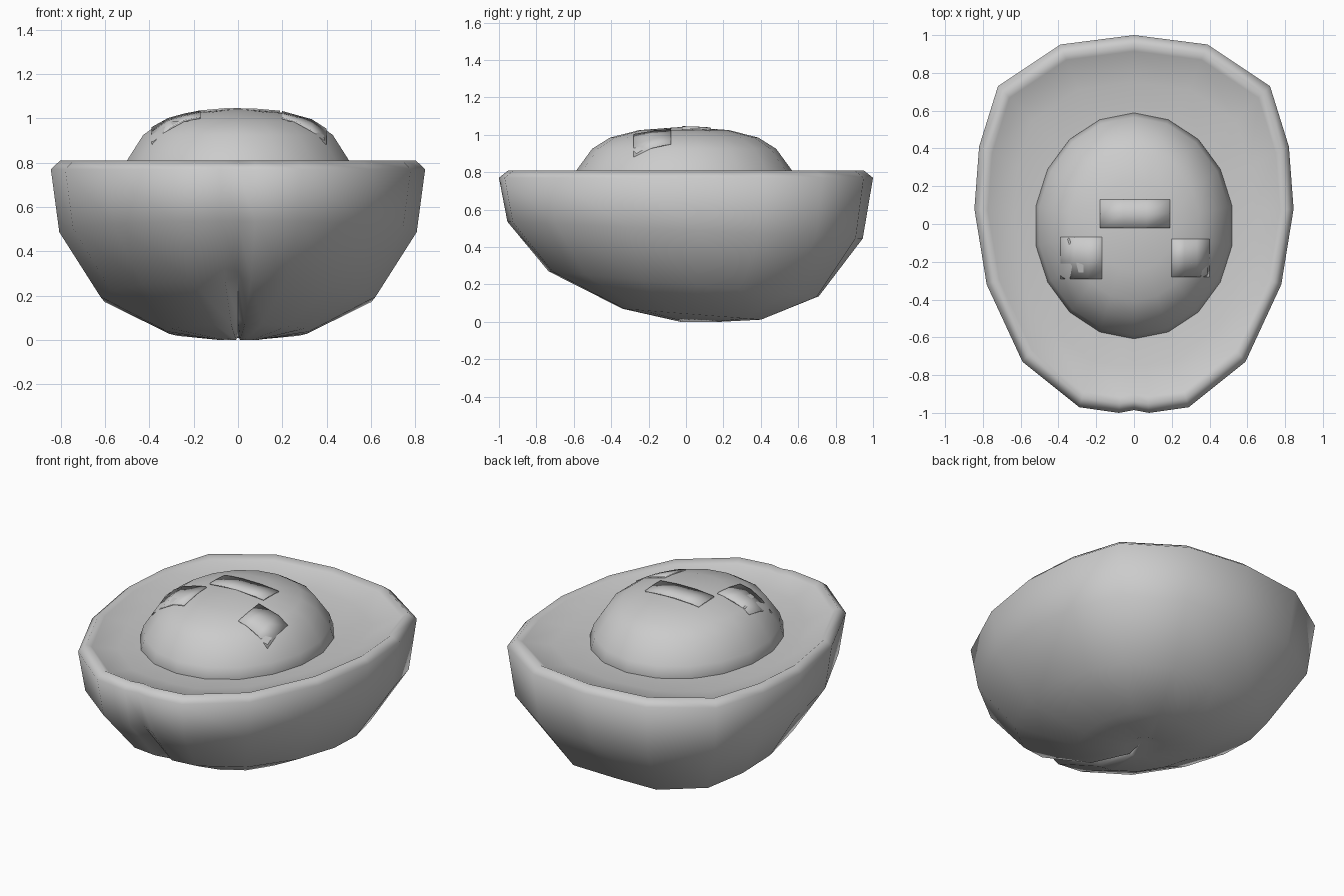
import bpy, bmesh, math

cube = bpy.data.objects.get("Cube")
if cube:
    bpy.data.objects.remove(cube, do_unlink=True)

grey = bpy.data.materials.new("plain_grey")
grey.use_nodes = True
grey.diffuse_color = (0.6, 0.6, 0.6, 1)
grey.node_tree.nodes["Principled BSDF"].inputs["Base Color"].default_value = (0.6, 0.6, 0.6, 1)


def loft(name, rings, bottom=None, top=None, angle=70):
    """Skin a stack of equal point rings, with optional end poles."""
    bm = bmesh.new()
    loops = [[bm.verts.new(p) for p in ring] for ring in rings]
    n = len(loops[0])
    for a, b in zip(loops, loops[1:]):
        for i in range(n):
            j = (i + 1) % n
            bm.faces.new((a[i], a[j], b[j], b[i]))
    for pole, loop in ((bottom, loops[0]), (top, loops[-1])):
        if pole:
            v = bm.verts.new(pole)
            for i in range(n):
                bm.faces.new((v, loop[i], loop[(i + 1) % n]))
    bmesh.ops.recalc_face_normals(bm, faces=bm.faces)
    return finish(name, bm, angle)


def finish(name, bm, angle):
    mesh = bpy.data.meshes.new(name)
    bm.to_mesh(mesh)
    bm.free()
    obj = bpy.data.objects.new(name, mesh)
    bpy.context.collection.objects.link(obj)
    mesh.materials.append(grey)
    bpy.ops.object.select_all(action="DESELECT")
    obj.select_set(True)
    bpy.context.view_layer.objects.active = obj
    bpy.ops.object.shade_smooth_by_angle(angle=math.radians(angle))
    return obj


# Half fruit: one outline, scaled into tilted rings from the base to the flesh
half = [(0.39, 0.95), (0.72, 0.73), (0.82, 0.41), (0.845, 0.08),
        (0.78, -0.32), (0.59, -0.73), (0.29, -0.97), (0.08, -1.0)]
outline = [(0, 1)] + half + [(0, -0.985)] + [(-x, y) for x, y in reversed(half)]


def fruit_ring(scale, shift, z, tilt, groove):
    ring = []
    for x, y in outline:
        px, py, pz = x * scale, y * scale + shift, z - tilt * y
        if x == 0 and groove:  # seam sinks inwards along the middle
            depth = groove if y < 0 else groove * 0.5
            py -= math.copysign(depth, y)
            pz += depth * (1 - scale)
        ring.append((px, py, pz))
    return ring


sections = [(0.11, 0.08, 0.0, 0.0, 0.02), (0.38, 0.04, 0.04, 0.03, 0.05),
            (0.735, 0, 0.20, 0.07, 0.05), (0.955, 0, 0.49, 0.045, 0.02),
            (1, 0, 0.77, 0, 0), (0.95, 0, 0.81, 0, 0), (0.915, 0, 0.79, 0, 0),
            (0.75, 0, 0.755, 0, 0), (0.5, 0, 0.74, 0, 0)]
loft("fruit_half", [fruit_ring(*s) for s in sections],
     bottom=(0, 0.08, 0.04), top=(0, 0, 0.735), angle=80)

# Stone: an oval dome sitting in the flesh
SIDES = 18
profile = [(0.9, 0.6), (1, 0.74), (0.96, 0.81), (0.82, 0.925), (0.66, 0.985), (0.4, 1.025)]
stone = loft("stone",
             [[(0.53 * s * math.sin(i * math.tau / SIDES),
                0.60 * s * math.cos(i * math.tau / SIDES) - 0.01, z)
               for i in range(SIDES)] for s, z in profile],
             bottom=(0, 0, 0.5), top=(0, -0.01, 1.043))


# Thin plates wrapped over the stone
def plate(name, x0, x1, y0, y1):
    bm = bmesh.new()
    bmesh.ops.create_grid(bm, x_segments=3, y_segments=2, size=0.5)
    for v in bm.verts:
        v.co.x = x0 + (v.co.x + 0.5) * (x1 - x0)
        v.co.y = y0 + (v.co.y + 0.5) * (y1 - y0)
        v.co.z = 1.2
    obj = finish(name, bm, 40)
    wrap = obj.modifiers.new("wrap", "SHRINKWRAP")
    wrap.target = stone
    wrap.wrap_method = "PROJECT"
    wrap.use_project_z = True
    wrap.use_negative_direction = True
    wrap.use_positive_direction = False
    wrap.offset = 0.008
    thick = obj.modifiers.new("thick", "SOLIDIFY")
    thick.thickness = 0.008


plate("right_plate", -0.39, -0.17, -0.29, -0.07)
plate("left_plate", 0.20, 0.40, -0.28, -0.08)
plate("back_plate", -0.18, 0.19, -0.02, 0.13)
